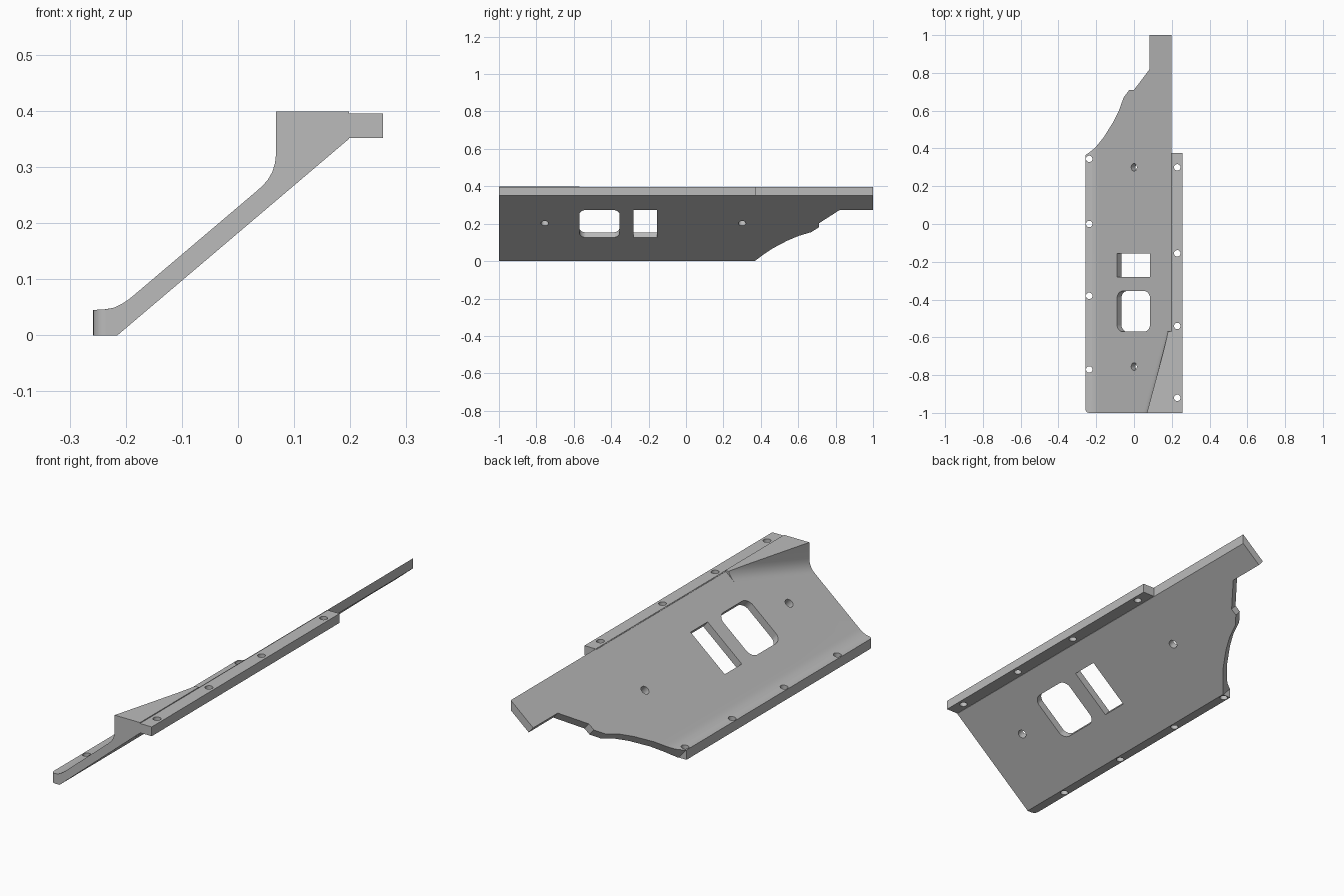
import bpy, bmesh, math
from mathutils import Vector

if "Cube" in bpy.data.objects:
    bpy.data.objects.remove(bpy.data.objects["Cube"], do_unlink=True)

SLOPE, TOP, LOW = 0.848, 0.229, 0.1825
EDGE = 0.198
NORMAL = Vector((-SLOPE, 0, 1)).normalized()

grey = bpy.data.materials.new("mid grey")
grey.use_nodes = True
colour = (0.5, 0.5, 0.5, 1)
grey.diffuse_color = colour
grey.node_tree.nodes["Principled BSDF"].inputs["Base Color"].default_value = colour


def loft(name, rings):
    """Closed solid skinned through rings of equal length."""
    bm = bmesh.new()
    rows = [[bm.verts.new(p) for p in ring] for ring in rings]
    for a, b in zip(rows, rows[1:]):
        for i in range(len(a)):
            j = (i + 1) % len(a)
            bm.faces.new((a[i], a[j], b[j], b[i]))
    bm.faces.new(rows[0])
    bm.faces.new(rows[-1])
    bmesh.ops.recalc_face_normals(bm, faces=bm.faces)
    mesh = bpy.data.meshes.new(name)
    bm.to_mesh(mesh)
    bm.free()
    mesh.materials.append(grey)
    ob = bpy.data.objects.new(name, mesh)
    bpy.context.collection.objects.link(ob)
    return ob


def box(name, x0, x1, y0, y1, z0, z1):
    return loft(name, [[(x0, y0, z), (x1, y0, z), (x1, y1, z), (x0, y1, z)] for z in (z0, z1)])


def upright(name, outline):
    return loft(name, [[(x, y, z) for x, y in outline] for z in (-0.1, 0.6)])


def square_to_plate(name, outline):
    """Prism at right angles to the slope, outline given on its upper face."""
    return loft(name, [[Vector((x, y, TOP + SLOPE * x)) + NORMAL * w for x, y in outline]
                       for w in (-0.15, 0.15)])


def combine(ob, other, operation):
    bpy.context.view_layer.objects.active = ob
    mod = ob.modifiers.new(operation, 'BOOLEAN')
    mod.operation, mod.solver, mod.object = operation, 'EXACT', other
    bpy.ops.object.modifier_apply(modifier=mod.name)
    bpy.data.objects.remove(other, do_unlink=True)


def rounded(x0, x1, y0, y1, rx, ry, steps=8):
    points = []
    for k, (cx, cy) in enumerate([(x1 - rx, y1 - ry), (x0 + rx, y1 - ry),
                                  (x0 + rx, y0 + ry), (x1 - rx, y0 + ry)]):
        for s in range(steps):
            a = math.pi / 2 * (k + (s + 0.5) / steps)
            points.append((cx + rx * math.cos(a), cy + ry * math.sin(a)))
    return points


def ellipse(cx, cy, rx, ry):
    return rounded(cx - rx, cx + rx, cy - ry, cy + ry, rx, ry, 6)


# Sloped plate with its lower flange
section = [(-0.258, 0), (-0.215, 0), (EDGE, LOW + SLOPE * EDGE), (EDGE, TOP + SLOPE * EDGE),
           (-0.185, TOP - SLOPE * 0.185), (-0.195, 0.064), (-0.207, 0.056),
           (-0.222, 0.049), (-0.24, 0.046), (-0.258, 0.0455)]
plate = loft("bracket_plate", [[(x, y, z) for x, z in section] for y in (-1, 1)])

# Curved rear outline
combine(plate, square_to_plate("outline_cutter", [
    (-0.4, 0.36), (-0.24, 0.365), (-0.2, 0.41), (-0.16, 0.46), (-0.11, 0.54), (-0.08, 0.6),
    (-0.055, 0.67), (-0.025, 0.71), (0, 0.71), (0.083, 0.82), (0.083, 1.1), (-0.4, 1.1)]),
    'DIFFERENCE')

# Bevelled tail, ruled between an upper and a lower curve
upper = [(0.22, 0.65), (EDGE, 0.78), (0.187, 0.85), (0.165, 0.92), (0.135, 0.975), (0.1, 1), (0.04, 1.04)]
lower = [(0.22, 0.925), (EDGE, 0.95), (0.19, 0.96), (0.18, 0.975), (0.171, 0.987), (0.162, 1), (0.14, 1.03)]
rings = []
for (ux, uy), (lx, ly) in zip(upper, lower):
    u, l = Vector((ux, uy, TOP + SLOPE * ux)), Vector((lx, ly, LOW + SLOPE * lx))
    a, b, out = l.lerp(u, -0.5), l.lerp(u, 1.5), Vector((0.2, 0.3, 0))
    rings.append([a, b, b + out, a + out])
combine(plate, loft("tail_cutter", rings), 'DIFFERENCE')

# Windows and plate holes
combine(plate, square_to_plate("round_window", rounded(-0.09, 0.085, -0.57, -0.355, 0.03, 0.04)), 'DIFFERENCE')
combine(plate, square_to_plate("square_window", [
    (-0.09, -0.28), (0.085, -0.28), (0.085, -0.155), (-0.09, -0.155)]), 'DIFFERENCE')
for y in (0.3, -0.755):
    combine(plate, square_to_plate("plate_hole", ellipse(0, y, 0.015, 0.02)), 'DIFFERENCE')

# Rounded front corner
r = 0.022
arc = [(-0.258 + r - r * math.cos(a), -1 + r - r * math.sin(a))
       for a in (math.pi / 2 * i / 6 for i in range(7))]
combine(plate, upright("corner_cutter", arc + [(-0.258 + r, -1.1), (-0.35, -1.1), (-0.35, -1 + r)]), 'DIFFERENCE')

# Wedge block whose filleted wall runs diagonally up the slope
wedge_section = [(0.068, 0.6), (0.068, 0.325), (0.066, 0.307), (0.061, 0.291), (0.053, 0.277),
                 (0.044, 0.267), (0.034, TOP + SLOPE * 0.034), (0.05, TOP + SLOPE * 0.05 - 0.02),
                 (0.28, TOP + SLOPE * 0.28 - 0.02), (0.28, 0.6)]
wedge = loft("wedge", [[(x + d, y, z + SLOPE * d) for x, z in wedge_section]
                       for y, d in ((-1, 0), (-0.57, 0.116))])
combine(wedge, box("wedge_limit", -0.2, EDGE, -1.2, 0, 0.1, 0.399), 'INTERSECT')
combine(plate, wedge, 'UNION')

# Upper flange
combine(plate, box("upper_flange", 0.195, 0.258, -1, 0.375, 0.352, 0.395), 'UNION')

# Screw holes along both flanges
for x, rows in ((-0.237, (0.345, 0, -0.38, -0.77)), (0.229, (0.3, -0.155, -0.54, -0.92))):
    for y in rows:
        combine(plate, upright("screw_hole", ellipse(x, y, 0.017, 0.017)), 'DIFFERENCE')

# Smooth fillets with crisp edges
bpy.ops.object.select_all(action='DESELECT')
plate.select_set(True)
bpy.context.view_layer.objects.active = plate
bpy.ops.object.shade_smooth_by_angle(angle=math.radians(30))
weighted = plate.modifiers.new("weighted_normals", 'WEIGHTED_NORMAL')
weighted.keep_sharp = True
